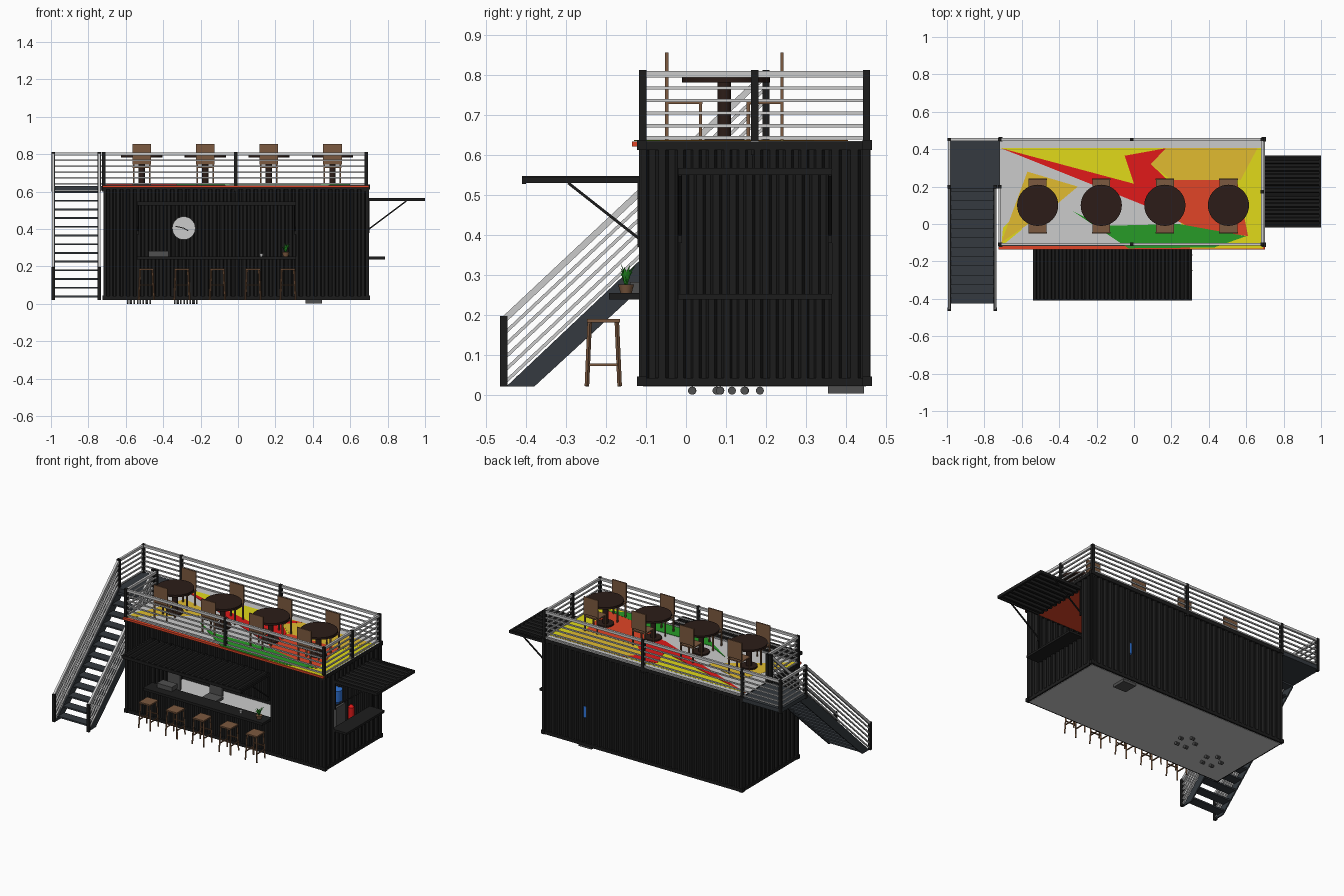
import bpy, bmesh, math, random
from mathutils import Vector, Matrix

if "Cube" in bpy.data.objects:
    bpy.data.objects.remove(bpy.data.objects["Cube"])

random.seed(4)


def mat(name, r, g, b):
    m = bpy.data.materials.new(name)
    m.diffuse_color = (r, g, b, 1)
    m.use_nodes = True
    m.node_tree.nodes["Principled BSDF"].inputs["Base Color"].default_value = m.diffuse_color
    return m


BLACK = mat("black", .012, .012, .012)
WOOD = mat("wood", .2, .1, .05)
DARK = mat("dark_wood", .025, .012, .009)
STEEL = mat("stair_steel", .035, .042, .05)
ORANGE = mat("orange", .75, .06, .02)
YELLOW = mat("yellow", .75, .7, .01)
RED = mat("red", .75, .01, .01)
GOLD = mat("gold", .75, .5, .03)
GREEN = mat("green", .02, .33, .02)
BLUE = mat("blue", .03, .18, .7)
GREY = mat("dark_grey", .08, .08, .08)


class Part:
    """Collects primitives into one named object."""
    def __init__(self, name, material=None):
        self.name, self.material, self.bm = name, material, bmesh.new()

    def box(self, x0, x1, y0, y1, z0, z1):
        m = Matrix.Translation(((x0 + x1) / 2, (y0 + y1) / 2, (z0 + z1) / 2))
        bmesh.ops.create_cube(self.bm, size=1, matrix=m @ Matrix.Diagonal((x1 - x0, y1 - y0, z1 - z0, 1)))

    def bar(self, a, b, w, h=None):
        a, b = Vector(a), Vector(b)
        d = b - a
        m = Matrix.Translation((a + b) / 2) @ d.to_track_quat('Z', 'Y').to_matrix().to_4x4()
        bmesh.ops.create_cube(self.bm, size=1, matrix=m @ Matrix.Diagonal((w, h or w, d.length, 1)))

    def cyl(self, c, r, h, r2=None, n=32, axis='Z'):
        rot = Matrix.Identity(4) if axis == 'Z' else Matrix.Rotation(math.pi / 2, 4, 'X' if axis == 'Y' else 'Y')
        bmesh.ops.create_cone(self.bm, cap_ends=True, segments=n, radius1=r, radius2=r if r2 is None else r2,
                              depth=h, matrix=Matrix.Translation(c) @ rot)

    def poly(self, pts):
        self.bm.faces.new([self.bm.verts.new(p) for p in pts])

    def ribs(self, o, u, v, n, period=.04, depth=.012):
        """Corrugated sheet: profile runs along u, extruded along v, ribs sink along n."""
        o, u, v, n = map(Vector, (o, u, v, n))
        count = max(1, round(u.length / period))
        prof = [((i + t) / count, d) for i in range(count) for t, d in ((0, 0), (.35, 0), (.5, 1), (.85, 1))] + [(1, 0)]
        rows = [[self.bm.verts.new(o + u * t + n * d * depth + v * k) for t, d in prof] for k in (0, 1)]
        for i in range(len(prof) - 1):
            self.bm.faces.new((rows[0][i], rows[0][i + 1], rows[1][i + 1], rows[1][i]))

    def done(self, smooth=False, thick=0):
        if not thick:
            bmesh.ops.recalc_face_normals(self.bm, faces=self.bm.faces)
        me = bpy.data.meshes.new(self.name)
        self.bm.to_mesh(me)
        self.bm.free()
        ob = bpy.data.objects.new(self.name, me)
        bpy.context.collection.objects.link(ob)
        if self.material:
            me.materials.append(self.material)
        if thick:
            s = ob.modifiers.new("thickness", 'SOLIDIFY')
            s.thickness, s.offset = thick, 0
        if smooth:
            bpy.context.view_layer.objects.active = ob
            ob.select_set(True)
            bpy.ops.object.shade_smooth_by_angle(angle=math.radians(35))
            ob.select_set(False)
        return ob


L, R, F, B, Z0, Z1 = -.72, .70, -.117, .46, .022, .632   # container limits
OX0, OX1, OY0, OY1, OZ = -.54, .31, -.02, .365, .25      # serving openings

# Corrugated container walls around the two openings
p = Part("container_walls", BLACK)
for x0, x1, z0, z1 in ((L, OX0, Z0, Z1), (OX1, R, Z0, Z1), (OX0, OX1, Z0, OZ), (OX0, OX1, .54, Z1)):
    p.ribs((x0, F + .004, z0), (x1 - x0, 0, 0), (0, 0, z1 - z0), (0, 1, 0))
for y0, y1, z0, z1 in ((F, OY0, Z0, Z1), (OY1, B, Z0, Z1), (OY0, OY1, Z0, OZ), (OY0, OY1, .555, Z1)):
    p.ribs((R - .004, y0, z0), (0, y1 - y0, 0), (0, 0, z1 - z0), (-1, 0, 0))
p.ribs((L, B - .004, Z0), (R - L, 0, 0), (0, 0, Z1 - Z0), (0, -1, 0))
p.ribs((L + .004, F, Z0), (0, B - F, 0), (0, 0, Z1 - Z0), (1, 0, 0))
p.done(thick=.003)

# Frame rails, corner posts and corner castings
p = Part("container_frame", BLACK)
for z0, z1 in ((Z0, .042), (.612, .634)):
    for y0 in (F, B - .018):
        p.box(L, R, y0, y0 + .018, z0, z1)
    for x0 in (L, R - .018):
        p.box(x0, x0 + .018, F, B, z0, z1)
    for x in (L, R):
        for y in (F, B):
            p.box(x - .018 if x > 0 else x - .005, x + .005 if x > 0 else x + .018,
                  y - .005 if y < 0 else y - .018, y + .018 if y < 0 else y + .005, z0, z1 + .003)
for x0 in (L, R - .018):
    for y0 in (F, B - .018):
        p.box(x0, x0 + .018, y0, y0 + .018, Z0, Z1)
p.done()

p = Part("floor"); p.box(L + .01, R - .01, F + .01, B - .01, .02, .027); p.done()
p = Part("roof_deck"); p.box(L + .003, R - .003, F + .003, B - .003, .622, .635); p.done()
p = Part("ceiling", ORANGE); p.box(L + .02, R - .02, F + .02, B - .02, .612, .621); p.done()
p = Part("deck_front_trim", ORANGE); p.box(L - .005, R, -.135, F, .621, .634); p.done()

# Painted pattern on the deck
paint = [
    (YELLOW, [(-.71, .405), (.69, .405), (.69, -.13), (.3, -.13), (.2, .15), (0, .2)]),
    (YELLOW, [(-.71, -.12), (-.7, -.02), (-.58, .1), (-.6, -.03)]),
    (GOLD, [(-.57, .28), (-.3, .2), (-.42, .1), (-.71, -.1)]),
    (GOLD, [(.17, .405), (.66, .405), (.57, .235), (.2, .235), (.09, .32)]),
    (ORANGE, [(.2, .235), (.55, .235), (.61, -.065), (.3, -.02), (.08, .1)]),
    (RED, [(-.71, .405), (0, .215), (-.05, .365), (.17, .405), (.09, .32), (.18, .235), (.22, .08), (.08, .09)]),
    (GREEN, [(-.33, .07), (-.17, -.01), (.24, 0), (.6, -.065), (.43, -.125), (-.03, -.13)])]
for i, (m, pts) in enumerate(paint):
    p = Part("deck_paint", m)
    bot, top = ([(x, y, z) for x, y in pts] for z in (.6345, .6356 + i * .0003))
    p.poly(top)
    for k in range(len(pts)):
        j = (k + 1) % len(pts)
        p.poly((bot[k], bot[j], top[j], top[k]))
    bmesh.ops.remove_doubles(p.bm, verts=p.bm.verts, dist=1e-6)
    p.done()

# Railings: posts and six rails each
posts, rails = Part("railing_posts", BLACK), Part("railing_bars")
RY0, RY1, RX0, RX1, SX0, SX1, PY = -.108, .452, -.718, .686, -.987, -.742, .2
for x, y in ((RX0, RY0), (-.013, RY0), (RX1, RY0), (RX1, .172), (RX1, RY1), (-.013, RY1), (RX0, RY1),
             (RX0, PY), (SX1, PY), (SX0, PY), (SX0, RY1)):
    posts.box(x - .009, x + .009, y - .009, y + .009, .6, .812)
for x in (SX0, SX1):
    posts.box(x - .009, x + .009, -.465, -.447, .02, .197)
HEIGHTS = (.643, .673, .705, .736, .767, .802)
for z in HEIGHTS:
    h = .016 if z > .8 else .008
    for a, b in (((RX0, RY0), (RX1, RY0)), ((RX1, RY0), (RX1, RY1)), ((SX0, RY1), (RX1, RY1)),
                 ((RX0, RY0), (RX0, PY)), ((SX0, PY), (SX0, RY1))):
        x0, x1, y0, y1 = a[0], b[0], a[1], b[1]
        e = .007 if h > .01 else .004
        rails.box(x0 - e, x1 + e, y0 - e, y1 + e, z - h / 2, z + h / 2)
    for x in (SX0, SX1):
        rails.bar((x, -.456, z - .615), (x, PY, z), .014 if h > .01 else .008, h)
posts.done()
rails.done()

# Staircase: treads, two stringers, landing
p = Part("staircase", STEEL)
for i in range(13):
    y, z = -.425 + i * .05, .035 + i * .0465
    p.box(SX0 + .005, SX1 - .005, y, y + .06, z, z + .01)
for x in (SX0 + .005, SX1 - .005):
    prof = [(-.45, .02), (-.38, .02), (.235, .585), (.235, .625), (.19, .625)]
    a, b = ([(x + s, y, z) for y, z in prof] for s in (-.004, .004))
    p.poly(a)
    p.poly(b)
    for k in range(5):
        j = (k + 1) % 5
        p.poly((a[k], a[j], b[j], b[k]))
p.box(-.995, L, PY - .01, B, .605, .63)
bmesh.ops.remove_doubles(p.bm, verts=p.bm.verts, dist=1e-6)
p.done()

# Raised awnings with braces, and serving counters
p = Part("awning_sheets", BLACK)
p.ribs((OX0, F, .545), (OX1 - OX0, 0, 0), (0, -.292, 0), (0, 0, -1))
p.ribs((R, OY0, .565), (0, OY1 - OY0, 0), (.298, 0, 0), (0, 0, -1))
p.done(thick=.003)
p = Part("awning_frames", BLACK)
p.box(OX0, OX1, -.41, -.4, .527, .547)
p.box(.988, 1, OY0, OY1, .549, .567)
for x in (OX0 + .005, OX1 - .005):
    p.box(x - .005, x + .005, -.41, F, .53, .547)
    p.bar((x, -.295, .53), (x, F, .39), .007)
    p.box(x - .005, x + .005, F - .004, F + .004, .37, .54)
for y in (OY0 + .005, OY1 - .005):
    p.box(R, 1, y - .005, y + .005, .549, .567)
    p.bar((.9, y, .55), (R, y, .4), .007)
    p.box(R - .004, R + .004, y - .005, y + .005, .38, .555)
p.done()
p = Part("serving_counters", BLACK)
p.box(OX0, OX1, -.193, F + .02, .238, .254)
p.box(R - .02, .785, OY0, OY1, .238, .252)
p.done()

# Bar stools with splayed legs
for cx in (-.49, -.30, -.11, .08, .267):
    p = Part("bar_stool", WOOD)
    p.box(cx - .039, cx + .039, -.248, -.165, .18, .189)
    for s in (-1, 1):
        for t in (-1, 1):
            p.bar((cx + s * .033, -.207 + t * .034, .182), (cx + s * .041, -.207 + t * .041, .021), .008)
        p.bar((cx + s * .038, -.245, .075), (cx + s * .038, -.169, .075), .006)
        p.bar((cx - .036, -.207 + s * .038, .1), (cx + .036, -.207 + s * .038, .1), .006)
    p.done()

# Deck tables, each with two facing chairs
for cx in (-.515, -.175, .165, .505):
    p = Part("round_table", DARK)
    p.cyl((cx, .1, .788), .11, .013, n=40)
    p.cyl((cx, .096, .71), .017, .15, n=20)
    p.cyl((cx, .096, .641), .05, .01, n=32)
    p.done(smooth=True)
    for s in (-1, 1):
        yy = lambda d: .096 + s * d
        c = Part("deck_chair", WOOD)
        c.box(cx - .048, cx + .048, *sorted((yy(.055), yy(.148))), .727, .735)
        c.box(cx - .05, cx + .05, *sorted((yy(.14), yy(.148))), .745, .856)
        for t in (-.043, .043):
            c.bar((cx + t, yy(.144), .636), (cx + t, yy(.144), .75), .008)
            c.bar((cx + t, yy(.06), .636), (cx + t, yy(.06), .73), .008)
        c.done()

# Swivel chairs inside, casters reach below the floor
for cx, cy in ((-.53, .06), (-.28, .13)):
    p = Part("swivel_chair", GREY)
    for k in range(5):
        a = math.tau * k / 5 + .3
        x, y = cx + .055 * math.cos(a), cy + .055 * math.sin(a)
        p.bar((cx, cy, .04), (x, y, .03), .01)
        for d in (-.007, .007):
            p.cyl((x + d, y, .01), .01, .008, n=16, axis='X')
    p.cyl((cx, cy, .08), .008, .09, n=12)
    p.box(cx - .05, cx + .05, cy - .05, cy + .05, .12, .138)
    p.box(cx - .045, cx + .045, cy + .045, cy + .058, .14, .24)
    p.done(smooth=True)

# Water dispenser, extinguisher, clock and counter items
p = Part("dispenser_body", GREY); p.box(.36, .45, .355, .445, .003, .18); p.done()
p = Part("dispenser_bottle", BLUE)
p.cyl((.405, .412, .19), .02, .02, .04, n=24); p.cyl((.405, .412, .235), .04, .07, n=24); p.done(True)
p = Part("extinguisher", RED)
p.cyl((.51, .42, .135), .018, .09, n=20); p.cyl((.51, .42, .188), .018, .016, .006, n=20); p.done(True)
p = Part("clock_face"); p.cyl((-.29, .438, .405), .062, .01, n=40, axis='Y'); p.done(True)
p = Part("clock_hands", BLACK)
p.bar((-.29, .431, .405), (-.335, .431, .415), .005); p.bar((-.29, .431, .405), (-.265, .431, .39), .005); p.done()
p = Part("till", GREY); p.box(-.478, -.372, -.14, -.08, .254, .282); p.done()
p = Part("cup"); p.cyl((.125, -.15, .262), .007, .016, .01, n=16); p.done(True)
p = Part("plant_pot", WOOD); p.cyl((.255, -.15, .265), .014, .022, .02, n=20); p.done(True)
p = Part("plant_leaves", GREEN)
for k in range(16):
    a, o, h = k * 2.4, random.uniform(.01, .032), random.uniform(.03, .055)
    d, n = Vector((math.cos(a), math.sin(a), 0)), Vector((-math.sin(a), math.cos(a), 0)) * .004
    c = Vector((.255, -.15, .274))
    p.poly((c - n, c + n, c + d * o * .5 + n + Vector((0, 0, h * .7)), c + d * o + Vector((0, 0, h)),
            c + d * o * .5 - n + Vector((0, 0, h * .7))))
p.done()
